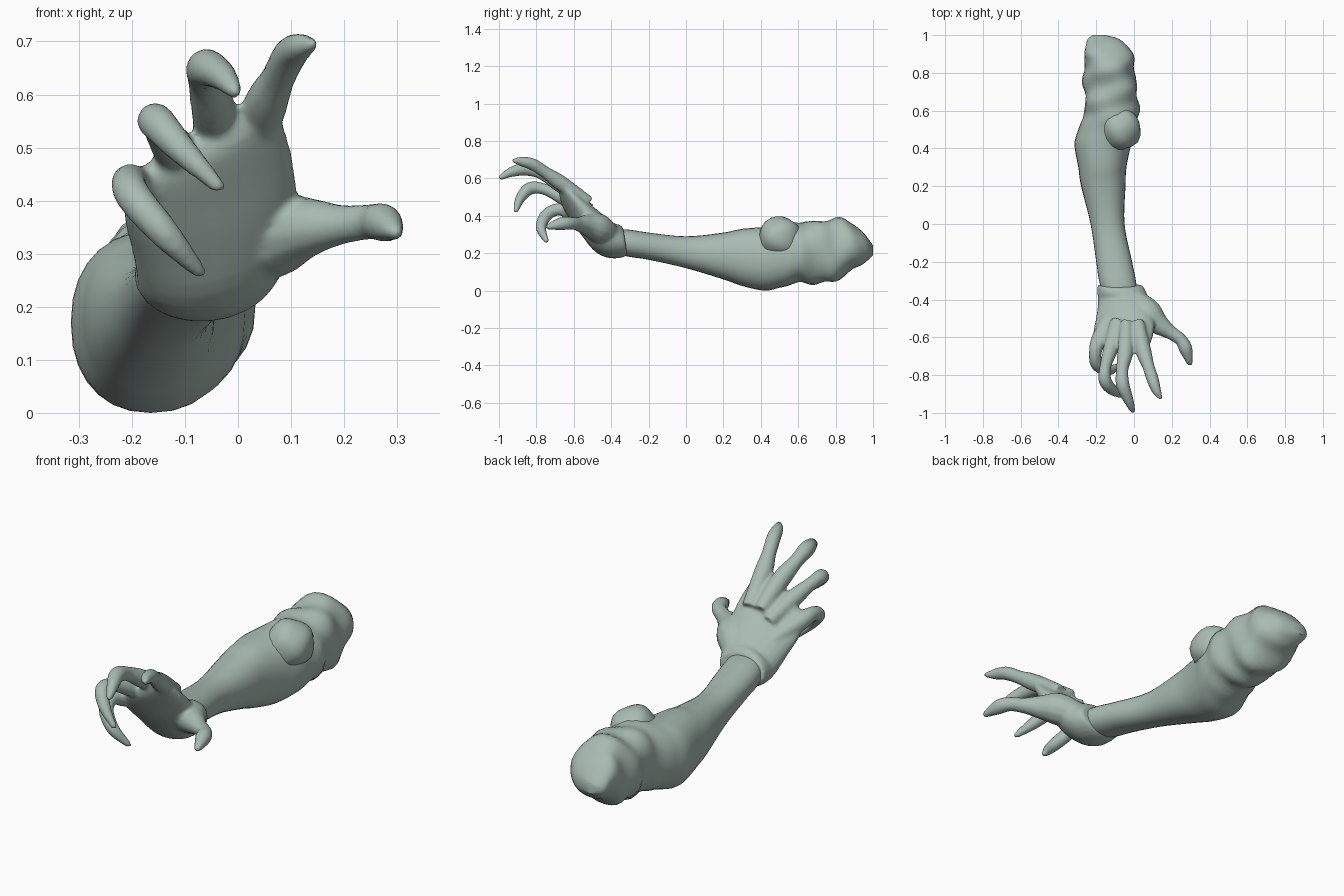
import bpy, bmesh, math
from mathutils import Vector

if "Cube" in bpy.data.objects:
    bpy.data.objects.remove(bpy.data.objects["Cube"])

skin = bpy.data.materials.new("pale_grey_green_skin")
skin.diffuse_color = (0.40, 0.50, 0.455, 1)
skin.use_nodes = True
skin.node_tree.nodes["Principled BSDF"].inputs["Base Color"].default_value = skin.diffuse_color


def spline(rows, steps):
    """Catmull-Rom interpolation of equal-length number rows."""
    out = []
    for i in range(len(rows) - 1):
        quad = [rows[max(0, min(len(rows) - 1, i + k))] for k in (-1, 0, 1, 2)]
        for s in range(steps):
            t = s / steps
            out.append([0.5 * (2 * b + (c - a) * t + (2 * a - 5 * b + 4 * c - d) * t * t
                               + (3 * b - a - 3 * c + d) * t ** 3) for a, b, c, d in zip(*quad)])
    return out + [list(rows[-1])]


def bridge(bm, rings):
    """Skin a list of point rings into a closed tube."""
    loops = [[bm.verts.new(p) for p in ring] for ring in rings]
    n = len(loops[0])
    faces = [bm.faces.new((a[i], a[(i + 1) % n], b[(i + 1) % n], b[i]))
             for a, b in zip(loops, loops[1:]) for i in range(n)]
    faces += [bm.faces.new(loops[0][::-1]), bm.faces.new(loops[-1])]
    bmesh.ops.recalc_face_normals(bm, faces=faces)


def finish(bm, name, angle=40):
    me = bpy.data.meshes.new(name)
    bm.to_mesh(me)
    bm.free()
    me.materials.append(skin)
    ob = bpy.data.objects.new(name, me)
    bpy.context.collection.objects.link(ob)
    bpy.ops.object.select_all(action='DESELECT')
    ob.select_set(True)
    bpy.context.view_layer.objects.active = ob
    bpy.ops.object.shade_smooth_by_angle(angle=math.radians(angle))
    return ob


def smoothstep(a, b, x):
    t = max(0, min(1, (x - a) / (b - a)))
    return t * t * (3 - 2 * t)


# Arm: cross-sections as y, left, right, bottom, top
arm_rows = [(-0.39, -.16, .02, .20, .33), (-0.30, -.185, .01, .18, .325),
            (-0.20, -.20, -.01, .165, .31), (0.0, -.23, -.05, .12, .29),
            (0.2, -.28, -.045, .06, .31), (0.3, -.295, -.04, .025, .33),
            (0.42, -.315, -.015, .0, .34), (0.5, -.295, .01, .015, .35),
            (0.6, -.265, .025, .035, .37), (0.7, -.265, .02, .04, .375),
            (0.8, -.27, .01, .045, .385), (0.88, -.265, -.005, .10, .37),
            (0.94, -.26, -.03, .14, .32), (0.98, -.245, -.08, .17, .27), (1.0, -.215, -.15, .19, .24)]
rings = []
for y, x0, x1, z0, z1 in spline(arm_rows, 5):
    ring = []
    mask = smoothstep(.5, .62, y) * (1 - smoothstep(.93, 1.0, y))
    for i in range(28):
        a = math.tau * i / 28
        # slanted skin folds over the upper arm
        k = 1 + mask * (.045 * math.sin(44 * y + 2 * a) + .035 * math.sin(23 * y - 3 * a) - .02)
        c, s = math.cos(a), math.sin(a)
        ring.append(((x0 + x1) / 2 + k * (x1 - x0) / 2 * math.copysign(abs(c) ** .9, c), y,
                     (z0 + z1) / 2 + k * (z1 - z0) / 2 * math.copysign(abs(s) ** .9, s)))
    rings.append(ring)
bm = bmesh.new()
bridge(bm, rings)
finish(bm, "arm")

# Muscle bulge on top of the elbow bend
bm = bmesh.new()
bmesh.ops.create_icosphere(bm, subdivisions=3, radius=1)
for v in bm.verts:
    n = v.co.copy()
    k = 1 + .05 * math.sin(4 * n.x + 3 * n.y) * math.cos(4 * n.z)
    v.co = Vector((-.07 + .108 * k * n.x, .505 + .115 * k * n.y, .285 + .112 * k * n.z))
finish(bm, "elbow_bulge")

# Palm: left edge, right edge, half thickness
palm_rows = [(-.195, -.325, .265, .045, -.325, .265, .075), (-.195, -.36, .255, .065, -.36, .27, .09),
             (-.19, -.42, .25, .09, -.43, .305, .092), (-.20, -.50, .305, .11, -.51, .40, .075),
             (-.215, -.57, .365, .10, -.59, .495, .055), (-.215, -.62, .42, .075, -.66, .57, .038),
             (-.20, -.64, .445, .055, -.68, .585, .015)]
rows = spline(palm_rows, 4)
mids = [(Vector(r[:3]) + Vector(r[3:6])) / 2 for r in rows]
rings = []
for i, r in enumerate(rows):
    half = (Vector(r[3:6]) - Vector(r[:3])) / 2
    along = mids[min(i + 1, len(mids) - 1)] - mids[max(i - 1, 0)]
    up = along.cross(half).normalized() * r[6]
    rings.append([mids[i] + half * math.cos(math.tau * k / 24) + up * math.sin(math.tau * k / 24)
                  for k in range(24)])
bm = bmesh.new()
bridge(bm, rings)

# Digits: centre line points with radius
digits = {
    "index": [(.02, -.52, .47, .035), (.05, -.67, .575, .042), (.075, -.75, .63, .033),
              (.098, -.82, .675, .033), (.118, -.88, .69, .026), (.14, -.92, .695, .013)],
    "middle": [(-.04, -.52, .47, .035), (-.045, -.67, .565, .043), (-.062, -.77, .625, .033),
               (-.06, -.85, .65, .037), (-.03, -.93, .635, .028), (-.005, -.99, .605, .015)],
    "ring": [(-.09, -.51, .43, .035), (-.12, -.65, .495, .041), (-.15, -.75, .54, .031),
             (-.153, -.83, .548, .035), (-.105, -.885, .495, .028), (-.035, -.91, .425, .014)],
    "little": [(-.13, -.49, .36, .035), (-.185, -.61, .415, .042), (-.205, -.68, .435, .034),
               (-.195, -.745, .405, .034), (-.135, -.775, .335, .029), (-.072, -.745, .265, .014)],
    "thumb": [(.0, -.40, .29, .06), (.07, -.47, .335, .078), (.13, -.53, .35, .058), (.195, -.575, .355, .038),
              (.25, -.615, .36, .034), (.275, -.665, .358, .036), (.297, -.74, .34, .016)]}
for pts in digits.values():
    path = spline(pts, 5)
    tip, before = Vector(path[-1][:3]), Vector(path[-2][:3])
    path.append([*(tip + (tip - before).normalized() * .012), .005])
    centres = [Vector(p[:3]) for p in path]
    side = Vector((1, .2, 0))
    rings = []
    for i, p in enumerate(path):
        along = (centres[min(i + 1, len(path) - 1)] - centres[max(i - 1, 0)]).normalized()
        side = (side - along * side.dot(along)).normalized()
        other = along.cross(side)
        rings.append([centres[i] + p[3] * (side * math.cos(math.tau * k / 12)
                                          + other * math.sin(math.tau * k / 12)) for k in range(12)])
    bridge(bm, rings)
hand = finish(bm, "hand")

# Fuse palm and digits into one soft skin
fuse = hand.modifiers.new("fuse", 'REMESH')
fuse.mode = 'VOXEL'
fuse.voxel_size = .009
fuse.use_smooth_shade = True
soft = hand.modifiers.new("soften", 'SMOOTH')
soft.factor = .5
soft.iterations = 4
